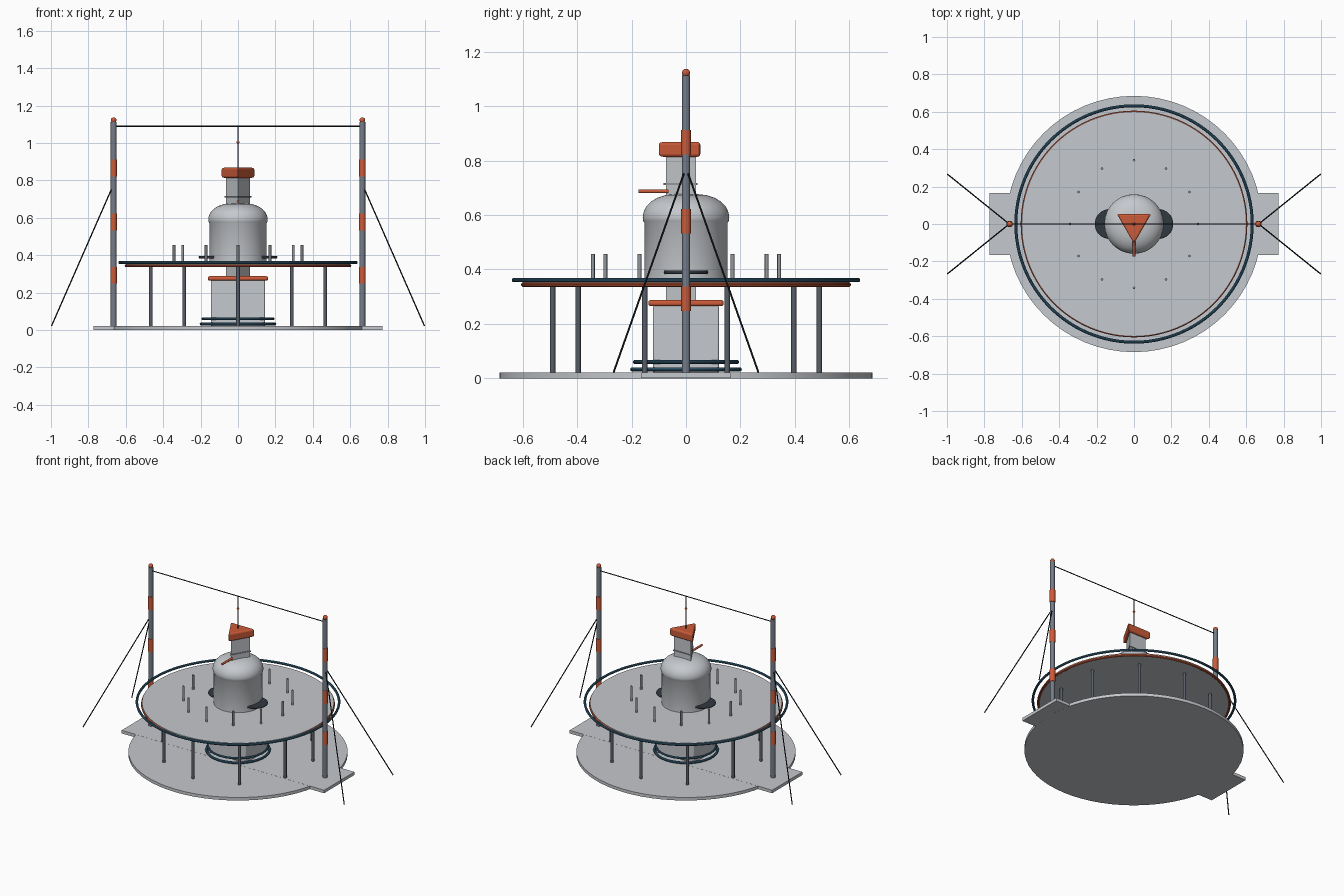
import bpy, bmesh, math
from mathutils import Vector

if "Cube" in bpy.data.objects:
    bpy.data.objects.remove(bpy.data.objects["Cube"], do_unlink=True)


def material(name, rgb):
    m = bpy.data.materials.new(name)
    m.use_nodes = True
    m.diffuse_color = (*rgb, 1)
    m.node_tree.nodes["Principled BSDF"].inputs["Base Color"].default_value = (*rgb, 1)
    return m


PALE = material("pale grey", (0.56, 0.58, 0.61))
ORANGE = material("orange", (0.60, 0.105, 0.04))
BLUE = material("blue", (0.04, 0.14, 0.23))
STEEL = material("steel grey", (0.18, 0.205, 0.25))
DARK = material("dark steel", (0.10, 0.115, 0.14))
POST = material("post grey", (0.30, 0.32, 0.35))
BLACK = material("near black", (0.012, 0.015, 0.02))
CHARCOAL = material("charcoal", (0.03, 0.04, 0.05))


def finish(name, mat, smooth=True, bevel=0):
    ob = bpy.context.object
    ob.name = ob.data.name = name
    ob.data.materials.append(mat)
    if bevel:
        mod = ob.modifiers.new("bevel", "BEVEL")
        mod.width, mod.segments = bevel, 3
    if smooth:
        bpy.ops.object.shade_smooth_by_angle(angle=math.radians(35))
    return ob


def rod(name, a, b, r, mat, sides=12, bevel=0, turn=0):
    """Cylinder or prism between two points."""
    a, b = Vector(a), Vector(b)
    d = b - a
    rot = d.to_track_quat("Z", "Y").to_euler() if abs(d.x) + abs(d.y) > 1e-6 else (0, 0, turn)
    bpy.ops.mesh.primitive_cylinder_add(vertices=sides, radius=r, depth=d.length,
                                        location=(a + b) / 2, rotation=rot)
    return finish(name, mat, sides > 6, bevel)


def upright(name, x, y, z0, z1, r, mat, sides=12, bevel=0, turn=0):
    return rod(name, (x, y, z0), (x, y, z1), r, mat, sides, bevel, turn)


def ring(name, z, r, thick, mat):
    bpy.ops.mesh.primitive_torus_add(major_radius=r, minor_radius=thick, location=(0, 0, z),
                                     major_segments=96, minor_segments=10)
    return finish(name, mat)


def box(name, z0, z1, sx, sy, mat, bevel=0):
    bpy.ops.mesh.primitive_cube_add(size=1, location=(0, 0, (z0 + z1) / 2))
    bpy.context.object.scale = (sx, sy, z1 - z0)
    bpy.ops.object.transform_apply(location=False, rotation=False, scale=True)
    return finish(name, mat, bevel > 0, bevel)


def ball(name, loc, r, mat, squash=1):
    bpy.ops.mesh.primitive_uv_sphere_add(segments=32, ring_count=16, radius=r, location=loc)
    bpy.context.object.scale.z = squash
    return finish(name, mat)


def lathe(name, profile, mat, sides=64):
    bm = bmesh.new()
    vs = [bm.verts.new((r, 0, z)) for r, z in profile]
    es = [bm.edges.new(p) for p in zip(vs, vs[1:])]
    bmesh.ops.spin(bm, geom=vs + es, cent=(0, 0, 0), axis=(0, 0, 1),
                   angle=math.tau, steps=sides, use_duplicate=False)
    bmesh.ops.remove_doubles(bm, verts=bm.verts, dist=1e-5)
    bmesh.ops.recalc_face_normals(bm, faces=bm.faces)
    me = bpy.data.meshes.new(name)
    bm.to_mesh(me)
    bm.free()
    ob = bpy.data.objects.new(name, me)
    bpy.context.collection.objects.link(ob)
    bpy.ops.object.select_all(action="DESELECT")
    bpy.context.view_layer.objects.active = ob
    ob.select_set(True)
    return finish(name, mat)


# Ground plate with side lugs
upright("base_plate", 0, 0, 0, 0.021, 0.685, PALE, 64)
box("base_lugs", 0.0005, 0.0215, 1.545, 0.33, PALE)

# Raised deck with its rings
upright("deck", 0, 0, 0.340, 0.357, 0.60, PALE, 96)
ring("deck_trim", 0.344, 0.598, 0.008, ORANGE)
ring("deck_rail", 0.361, 0.632, 0.008, BLUE)

# Deck legs and small upright posts
for i in range(10):
    a = math.pi / 2 + math.tau * i / 10
    upright(f"deck_leg_{i + 1}", 0.49 * math.cos(a), 0.49 * math.sin(a), 0.01, 0.342, 0.010, DARK)
for i in range(12):
    a = math.tau * i / 12
    upright(f"deck_post_{i + 1}", 0.342 * math.cos(a), 0.342 * math.sin(a), 0.35, 0.456, 0.007, POST)

# Pedestal under the deck
box("pedestal", 0.02, 0.268, 0.288, 0.242, PALE, 0.006)
box("pedestal_collar", 0.265, 0.288, 0.322, 0.276, ORANGE, 0.009)
ring("pedestal_ring_upper", 0.060, 0.188, 0.007, BLUE)
ring("pedestal_ring_lower", 0.033, 0.197, 0.008, BLUE)

# Domed tank
lathe("tank", [(0, 0.357), (0.152, 0.357), (0.152, 0.57), (0.157, 0.578), (0.159, 0.592),
               (0.156, 0.610), (0.147, 0.630), (0.130, 0.648), (0.106, 0.663),
               (0.075, 0.673), (0.04, 0.677), (0, 0.678)], PALE)

# Triangular column, collar and cap, one corner to the front
TURN = math.pi
upright("column", 0, 0, 0.28, 0.83, 0.074, PALE, 3, 0, TURN)
upright("column_collar", 0, 0, 0.710, 0.717, 0.083, POST, 3, 0, TURN)
upright("column_cap", 0, 0, 0.814, 0.868, 0.105, ORANGE, 3, 0.010, TURN)
rod("front_arm", (0, -0.04, 0.687), (0, -0.175, 0.687), 0.007, ORANGE)

# Hanging wire and cross cable
rod("cross_cable", (-0.665, 0, 1.09), (0.665, 0, 1.09), 0.0032, BLACK, 8)
upright("hanging_wire", 0, 0, 0.86, 1.09, 0.0025, BLACK, 8)
ball("wire_bead", (0, 0, 1.005), 0.008, ORANGE)

# Masts, bands, guy wires and side pads
for side, s in (("left", 1), ("right", -1)):
    x = 0.665 * s
    upright(f"{side}_mast", x, 0, 0.02, 1.112, 0.0155, STEEL, 16)
    ball(f"{side}_mast_ball", (x, 0, 1.122), 0.015, ORANGE)
    for n, z in enumerate((0.248, 0.532, 0.822)):
        upright(f"{side}_mast_band_{n + 1}", x, 0, z, z + 0.09, 0.0175, ORANGE, 16)
    for end, t in (("front", -1), ("back", 1)):
        rod(f"{side}_{end}_guy", (x + 0.012 * s, 0.008 * t, 0.752),
            (0.997 * s, 0.266 * t, 0.022), 0.0035, BLACK, 8)
    upright(f"{side}_pad", 0.13 * s, 0, 0.383, 0.397, 0.080, CHARCOAL, 32, 0.005)
